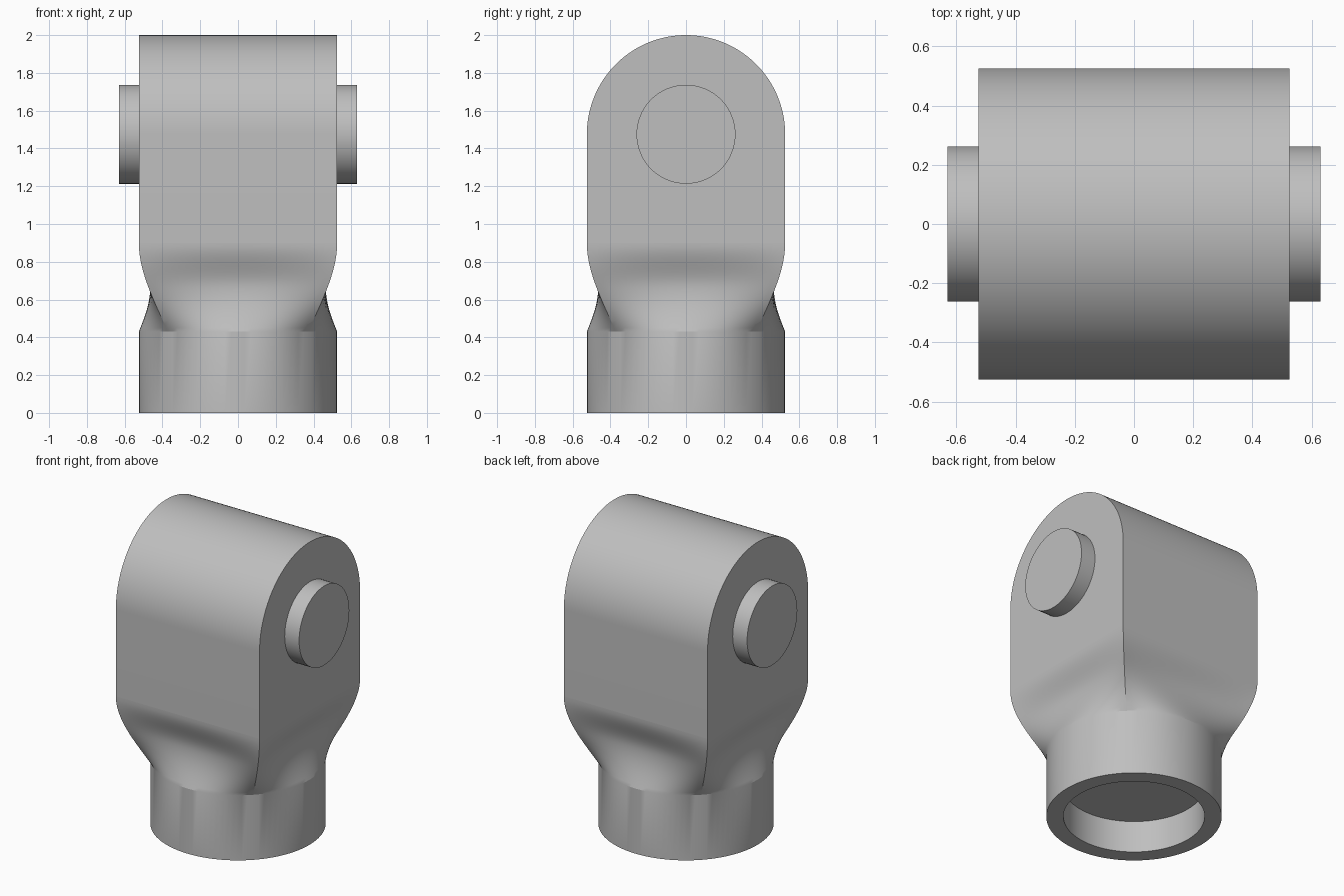
import bpy, bmesh, math
from math import sin, cos, pi

cube = bpy.data.objects.get("Cube")
if cube:
    bpy.data.objects.remove(cube, do_unlink=True)

R = 0.525            # half width of the block and radius of the socket
NECK, TOP = 0.43, 0.9
AXIS = 1.475         # pin height
SIDE = 24            # segments per side of the neck

grey = bpy.data.materials.new("plain grey")
grey.use_nodes = True
colour = (0.52, 0.52, 0.52, 1)
grey.diffuse_color = colour
grey.node_tree.nodes["Principled BSDF"].inputs["Base Color"].default_value = colour


def finish(bm, name, angle=20):
    bmesh.ops.recalc_face_normals(bm, faces=bm.faces[:])
    mesh = bpy.data.meshes.new(name)
    bm.to_mesh(mesh)
    bm.free()
    mesh.materials.append(grey)
    obj = bpy.data.objects.new(name, mesh)
    bpy.context.collection.objects.link(obj)
    bpy.ops.object.select_all(action="DESELECT")
    obj.select_set(True)
    bpy.context.view_layer.objects.active = obj
    bpy.ops.object.shade_smooth_by_angle(angle=math.radians(angle))
    return obj


def ring(bm, z, mid, corner):
    """Four bowed sides: mid is the reach at the side centre, corner at the corners."""
    verts = []
    c45 = cos(pi / 4)
    for q in range(4):
        for i in range(SIDE):
            a = -pi / 4 + i / SIDE * pi / 2
            along = corner * sin(a) / c45
            out = corner + (mid - corner) * (cos(a) - c45) / (1 - c45)
            k = q * pi / 2
            verts.append(bm.verts.new((out * cos(k) - along * sin(k),
                                       out * sin(k) + along * cos(k), z)))
    return verts


def circle(bm, z, r):
    return ring(bm, z, r, r * cos(pi / 4))


def bridge(bm, a, b):
    n = len(a)
    for i in range(n):
        j = (i + 1) % n
        bm.faces.new((a[i], a[j], b[j], b[i]))


# Socket and neck: hollow round foot blending into a square with a waisted middle
bm = bmesh.new()
rings = [circle(bm, 0.21, 0.423), circle(bm, 0, 0.423), circle(bm, 0, R), circle(bm, NECK, R)]
bm.faces.new(rings[0])
STEPS = 24
c0 = R * cos(pi / 4)
for s in range(1, STEPS + 1):
    t = s / STEPS
    ease = t * t * (3 - 2 * t)
    corner = c0 + (R - c0) * ease + 0.21 * t * (1 - t) ** 2
    dip = sin(pi * t) if t < 0.5 else (1 + cos(2 * pi * (t - 0.5))) / 2
    rings.append(ring(bm, NECK + (TOP - NECK) * t, R - 0.06 * dip, corner))
for a, b in zip(rings, rings[1:]):
    bridge(bm, a, b)
finish(bm, "socket_and_neck")

# Head block: round-topped profile spanning the full width
bm = bmesh.new()
ARC = 64
profile = [(R, TOP)] + [(R * cos(pi * i / ARC), AXIS + R * sin(pi * i / ARC))
                        for i in range(ARC + 1)] + [(-R, TOP)]
left, right = ([bm.verts.new((x, y, z)) for y, z in profile] for x in (R, -R))
bm.faces.new(left)
bm.faces.new(right)
for i in range(len(profile) - 1):
    bm.faces.new((left[i], left[i + 1], right[i + 1], right[i]))
finish(bm, "head_block")

# Pin ends standing out on both sides
for name, sign in (("left_pin_end", 1), ("right_pin_end", -1)):
    bm = bmesh.new()
    inner, outer = ([bm.verts.new((sign * x, 0.262 * cos(2 * pi * i / 64),
                                   AXIS + 0.262 * sin(2 * pi * i / 64))) for i in range(64)]
                    for x in (R - 0.02, 0.63))
    bridge(bm, inner, outer)
    bm.faces.new(inner)
    bm.faces.new(outer)
    finish(bm, name)
